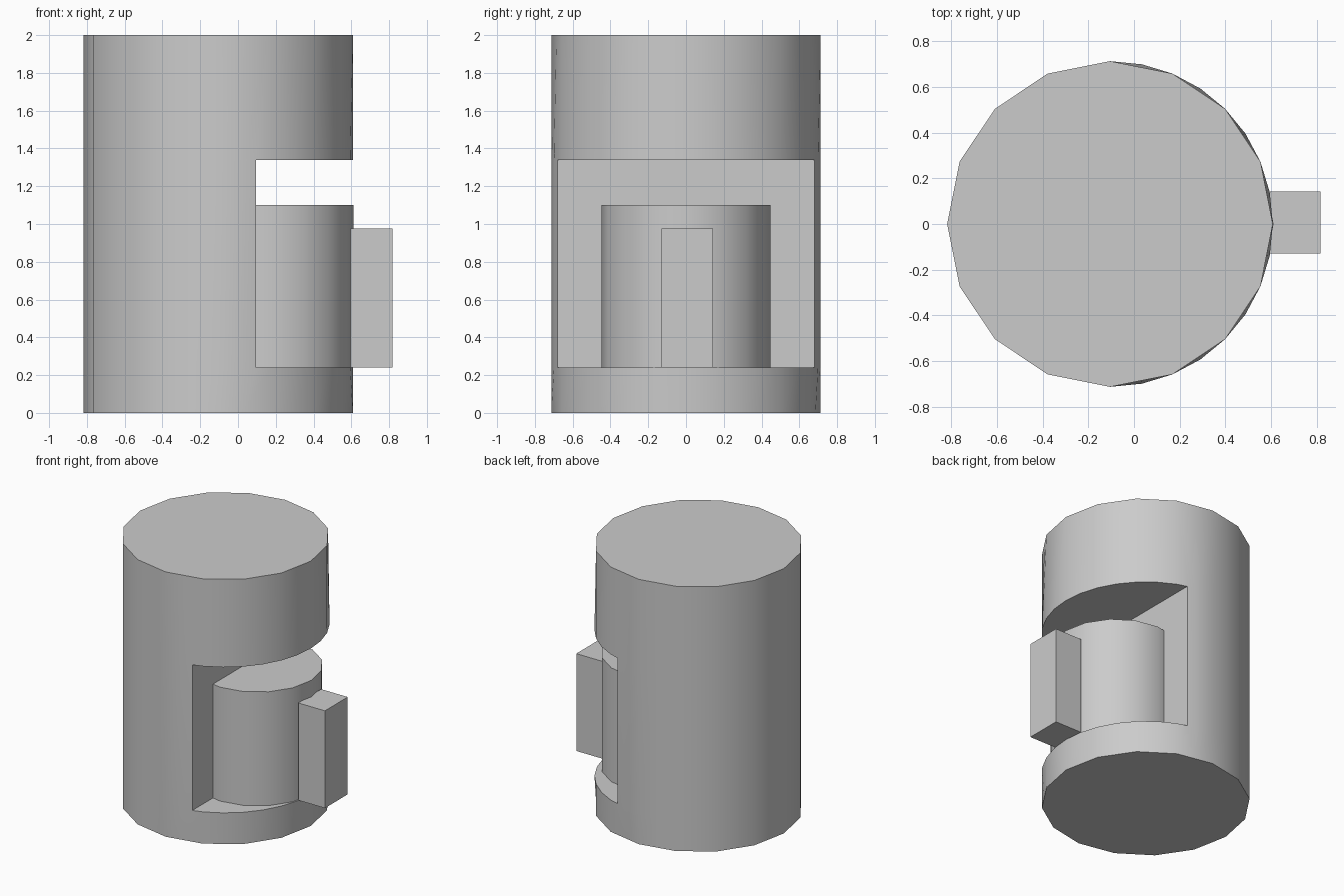
import bpy
import bmesh
import math

if "Cube" in bpy.data.objects:
    bpy.data.objects.remove(bpy.data.objects["Cube"], do_unlink=True)

grey = bpy.data.materials.new("plain_grey")
grey.use_nodes = True
colour = (0.6, 0.6, 0.6, 1)
grey.diffuse_color = colour
grey.node_tree.nodes["Principled BSDF"].inputs["Base Color"].default_value = colour


def finish(name, bm, smooth=True):
    bmesh.ops.recalc_face_normals(bm, faces=bm.faces)
    mesh = bpy.data.meshes.new(name)
    bm.to_mesh(mesh)
    bm.free()
    mesh.materials.append(grey)
    obj = bpy.data.objects.new(name, mesh)
    bpy.context.collection.objects.link(obj)
    if smooth:
        shade(obj)
    return obj


def shade(obj):
    bpy.ops.object.select_all(action="DESELECT")
    obj.select_set(True)
    bpy.context.view_layer.objects.active = obj
    bpy.ops.object.shade_smooth_by_angle(angle=math.radians(40))


def box(name, x, y, z):
    bm = bmesh.new()
    bmesh.ops.create_cube(bm, size=1)
    for v in bm.verts:
        for axis, (low, high) in enumerate((x, y, z)):
            v.co[axis] = low if v.co[axis] < 0 else high
    return finish(name, bm, smooth=False)


def loft(name, centre, radius, sides, levels, bulge=False):
    """Prism through the levels; bulge rounds the +x half of the inner rings."""
    bm = bmesh.new()
    steps = sides * 2 if bulge else sides
    rings = []
    for level, z in enumerate(levels):
        ring = []
        for i in range(steps):
            a = math.tau * i / steps
            r = radius
            inner = 0 < level < len(levels) - 1
            if bulge and i % 2 and not (inner and math.cos(a) > 0):
                r *= math.cos(math.pi / sides)
            ring.append(bm.verts.new((centre + r * math.cos(a), r * math.sin(a), z)))
        rings.append(ring)
    for low, high in zip(rings, rings[1:]):
        for i in range(steps):
            j = (i + 1) % steps
            bm.faces.new((low[i], low[j], high[j], high[i]))
    bm.faces.new(rings[0])
    bm.faces.new(rings[-1])
    return finish(name, bm)


# Main drum with an opening cut into its +x side
drum = loft("main_drum", -0.105, 0.713, 16, (0, 0.24, 1.34, 2), bulge=True)
cutter = box("opening_cutter", (0.095, 1), (-1, 1), (0.24, 1.34))
cut = drum.modifiers.new("opening", "BOOLEAN")
cut.operation = "DIFFERENCE"
cut.solver = "EXACT"
cut.object = cutter
bpy.context.view_layer.objects.active = drum
bpy.ops.object.modifier_apply(modifier=cut.name)
bpy.data.objects.remove(cutter, do_unlink=True)
shade(drum)

# Smaller drum standing in the opening
loft("inner_drum", 0.163, 0.448, 16, (0.24, 1.1))

# Upright handle block on the inner drum
box("handle_block", (0.595, 0.817), (-0.13, 0.143), (0.24, 0.975))
